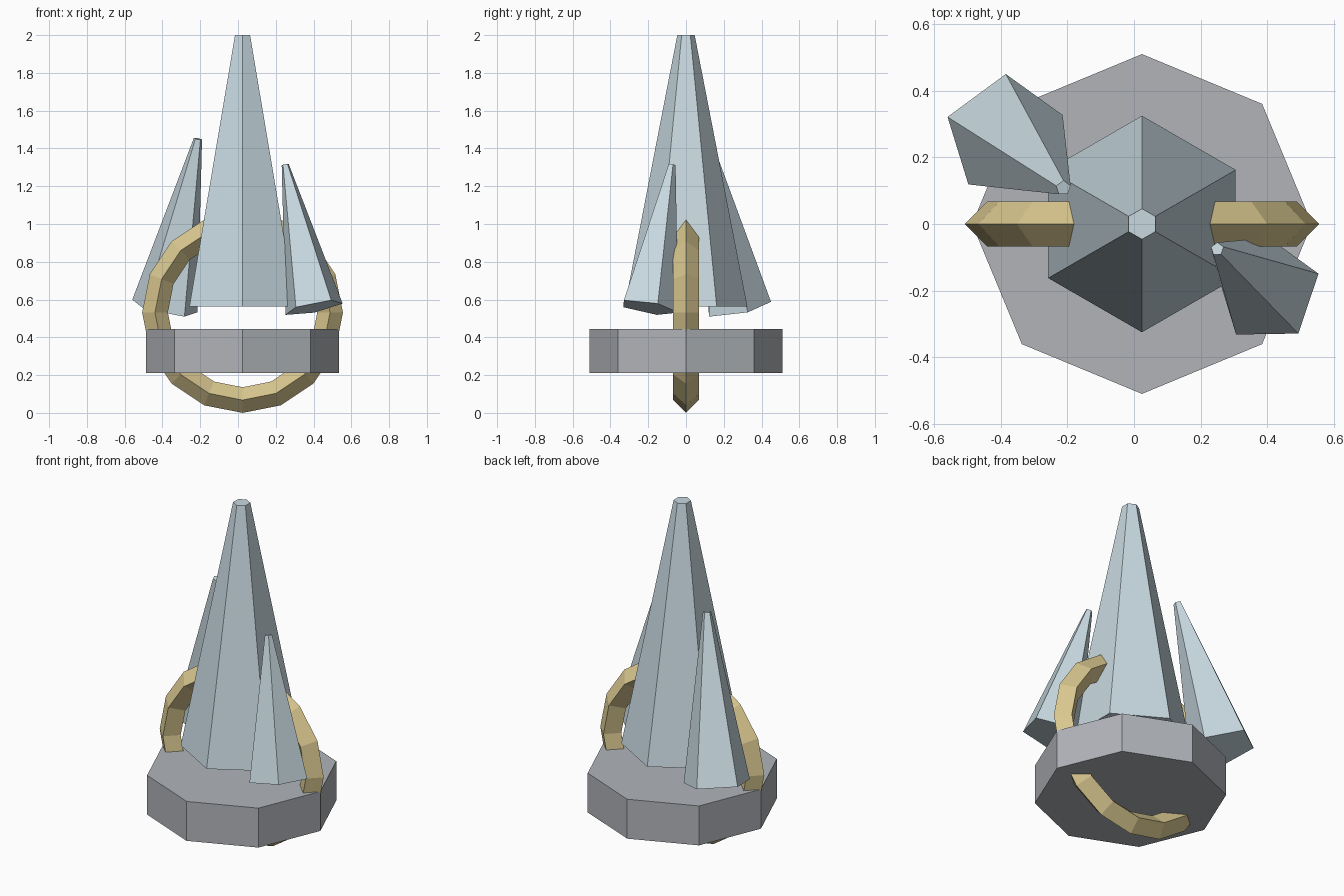
import bpy, math
from mathutils import Vector, Matrix

if "Cube" in bpy.data.objects:
    bpy.data.objects.remove(bpy.data.objects["Cube"])

CX = 0.024  # shared axis of pedestal, ring and tall spire


def material(name, rgb):
    m = bpy.data.materials.new(name)
    lin = [((c / 255 + 0.055) / 1.055) ** 2.4 for c in rgb]
    m.diffuse_color = (*lin, 1)
    m.use_nodes = True
    m.node_tree.nodes["Principled BSDF"].inputs["Base Color"].default_value = m.diffuse_color
    return m


CRYSTAL = material("pale_ice_blue", (200, 217, 224))
STONE = material("stone_grey", (177, 180, 185))
GOLD = material("soft_gold", (218, 200, 144))


def build(name, verts, faces, mat):
    mesh = bpy.data.meshes.new(name)
    mesh.from_pydata(verts, [], faces)
    mesh.materials.append(mat)
    obj = bpy.data.objects.new(name, mesh)
    bpy.context.collection.objects.link(obj)
    return obj


def frustum(name, start, end, r1, r2, sides, mat):
    """Tapered prism between two points, one corner towards +y."""
    start, end = Vector(start), Vector(end)
    rot = Vector((0, 0, 1)).rotation_difference(end - start).to_matrix()
    verts = []
    for centre, r in ((start, r1), (end, r2)):
        for i in range(sides):
            a = math.pi / 2 + math.tau * i / sides
            verts.append(centre + rot @ Vector((r * math.cos(a), r * math.sin(a), 0)))
    faces = [(i, (i + 1) % sides, sides + (i + 1) % sides, sides + i) for i in range(sides)]
    faces += [tuple(reversed(range(sides))), tuple(range(sides, 2 * sides))]
    return build(name, verts, faces, mat)


# Octagonal pedestal
frustum("pedestal", (CX, 0, 0.212), (CX, 0, 0.443), 0.51, 0.51, 8, STONE)

# Floating crystals: tall hexagonal spire and two leaning five-sided shards
frustum("tall_spire", (CX, 0, 0.563), (CX, 0, 2.0), 0.325, 0.046, 6, CRYSTAL)
frustum("back_left_shard", (-0.388, 0.268, 0.556), (-0.212, 0.108, 1.451), 0.185, 0.023, 5, CRYSTAL)
frustum("front_right_shard", (0.402, -0.201, 0.557), (0.25, -0.075, 1.314), 0.162, 0.02, 5, CRYSTAL)

# Upright ring with a diamond cross-section, passing through pedestal and spire
MAJOR, MINOR, SEG, SIDES = 0.4635, 0.068, 16, 4
verts = []
for i in range(SEG):
    a = math.tau * i / SEG
    for j in range(SIDES):
        b = math.tau * j / SIDES
        r = MAJOR + MINOR * math.cos(b)
        verts.append((CX + r * math.cos(a), MINOR * math.sin(b), MAJOR + MINOR + r * math.sin(a)))
faces = []
for i in range(SEG):
    n = (i + 1) % SEG
    for j in range(SIDES):
        k = (j + 1) % SIDES
        faces.append((i * SIDES + j, i * SIDES + k, n * SIDES + k, n * SIDES + j))
build("upright_ring", verts, faces, GOLD)
